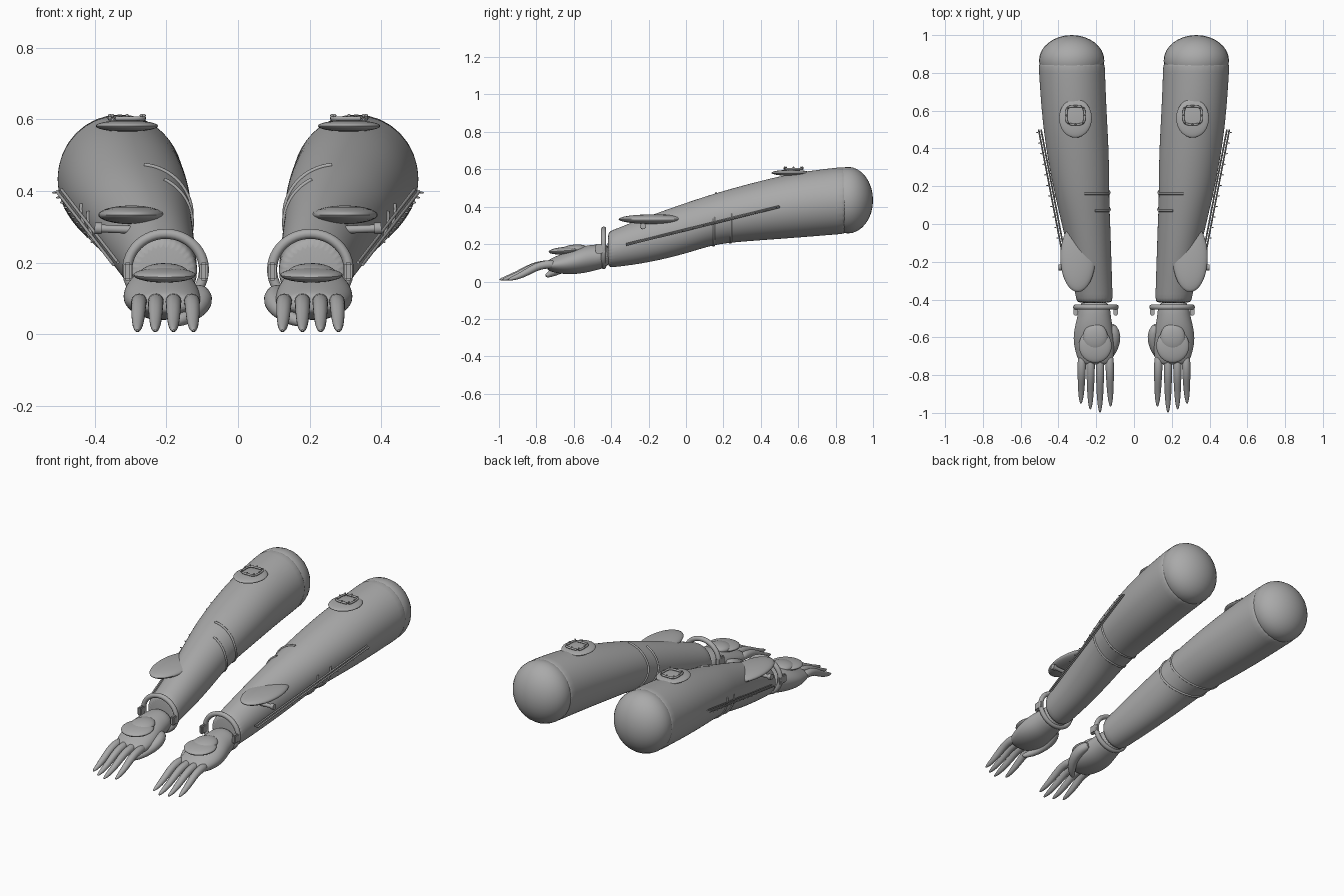
import bpy, bmesh
from math import sin, cos, pi, radians
from mathutils import Vector, Matrix

cube = bpy.data.objects.get("Cube")
if cube:
    bpy.data.objects.remove(cube)

grey = bpy.data.materials.new("plain_grey")
grey.use_nodes = True
GREY = (0.4, 0.4, 0.4, 1)
grey.diffuse_color = GREY
grey.node_tree.nodes["Principled BSDF"].inputs["Base Color"].default_value = GREY


def finish(name, bm, smooth_levels=0):
    """Make the left part and its mirrored right twin."""
    bmesh.ops.recalc_face_normals(bm, faces=bm.faces)
    for side, sign in (("left", 1), ("right", -1)):
        twin = bm.copy()
        if sign < 0:
            bmesh.ops.scale(twin, vec=(-1, 1, 1), verts=twin.verts)
            bmesh.ops.reverse_faces(twin, faces=twin.faces)
        mesh = bpy.data.meshes.new(f"{side}_{name}")
        twin.to_mesh(mesh)
        twin.free()
        mesh.materials.append(grey)
        mesh.shade_smooth()
        mesh.set_sharp_from_angle(angle=radians(45))
        ob = bpy.data.objects.new(f"{side}_{name}", mesh)
        bpy.context.collection.objects.link(ob)
        if smooth_levels:
            sub = ob.modifiers.new("Subdivision", "SUBSURF")
            sub.levels = sub.render_levels = smooth_levels
    bm.free()


def skin(bm, rings, closed=False):
    """Bridge rings of points with quads and cap open ends."""
    rows = [[bm.verts.new(p) for p in ring] for ring in rings]
    n = len(rows[0])
    pairs = list(zip(rows, rows[1:])) + ([(rows[-1], rows[0])] if closed else [])
    for a, b in pairs:
        for i in range(n):
            j = (i + 1) % n
            bm.faces.new((a[i], a[j], b[j], b[i]))
    if not closed:
        bm.faces.new(rows[0])
        bm.faces.new(rows[-1])


def loft(name, sections, n=32):
    """Elliptical sections (y, x, z, rx, rz) along the arm."""
    bm = bmesh.new()
    skin(bm, [[(x + rx * cos(2 * pi * i / n), y, z + rz * sin(2 * pi * i / n))
               for i in range(n)] for y, x, z, rx, rz in sections])
    finish(name, bm, 2)


def tube(bm, points, radii, closed=False, n=10):
    """Round tube along a path; radii may be one number."""
    pts = [Vector(p) for p in points]
    if not isinstance(radii, (list, tuple)):
        radii = [radii] * len(pts)
    rings = []
    last = len(pts) - 1
    for k, p in enumerate(pts):
        ahead = pts[(k + 1) % len(pts)] if closed else pts[min(k + 1, last)]
        behind = pts[k - 1] if closed else pts[max(k - 1, 0)]
        t = (ahead - behind).normalized()
        ref = Vector((0, 1, 0)) if abs(t.y) < 0.7 else Vector((1, 0, 0))
        u = t.cross(ref).normalized()
        v = t.cross(u)
        rings.append([p + radii[k] * (u * cos(2 * pi * i / n) + v * sin(2 * pi * i / n))
                      for i in range(n)])
    skin(bm, rings, closed)


def ellipsoid(bm, centre, size, pitch=0, n=32):
    m = (Matrix.Translation(centre) @ Matrix.Rotation(radians(pitch), 4, "X")
         @ Matrix.Diagonal((*size, 1)))
    bmesh.ops.create_uvsphere(bm, u_segments=n, v_segments=n // 2, radius=1, matrix=m)


def blob(name, *args):
    bm = bmesh.new()
    ellipsoid(bm, *args)
    finish(name, bm)


# Arm sleeve and rounded upper end
ARM = [(-0.42, 0.208, 0.17, 0.092, 0.095), (-0.4, 0.21, 0.173, 0.098, 0.099),
       (-0.2, 0.227, 0.225, 0.108, 0.126), (0, 0.254, 0.285, 0.129, 0.136),
       (0.1, 0.268, 0.318, 0.138, 0.136), (0.2, 0.28, 0.345, 0.15, 0.14),
       (0.4, 0.3, 0.38, 0.167, 0.16), (0.6, 0.318, 0.41, 0.173, 0.176),
       (0.84, 0.33, 0.434, 0.176, 0.18), (0.87, 0.33, 0.435, 0.176, 0.18)]
loft("arm", ARM)
blob("shoulder_dome", (0.33, 0.865, 0.435), (0.173, 0.135, 0.178))


def arm_point(y, a):
    """Point on the sleeve surface at angle a."""
    for s, e in zip(ARM, ARM[1:]):
        if s[0] <= y <= e[0]:
            f = (y - s[0]) / (e[0] - s[0])
            x, z, rx, rz = (p + f * (q - p) for p, q in zip(s[1:], e[1:]))
            return x + rx * cos(a), y, z + rz * sin(a)


# Partial elbow bands that slide back along the underside
for name, y0, start in (("upper_elbow_band", 0.16, 95), ("lower_elbow_band", 0.07, 115)):
    path = []
    for k in range(49):
        deg = start + (365 - start) * k / 48
        f = min(max((deg - 160) / 120, 0), 1)
        path.append(arm_point(y0 + 0.08 * f * f * (3 - 2 * f), radians(deg)))
    bm = bmesh.new()
    tube(bm, path, 0.006)
    finish(name, bm)

# Shoulder plate with a rounded square frame and studs
blob("shoulder_plate", (0.31, 0.56, 0.581), (0.087, 0.103, 0.016))
bm = bmesh.new()
square = []
for k in range(32):
    c, s = cos(pi * k / 16), sin(pi * k / 16)
    r = 0.048 / (c ** 4 + s ** 4) ** 0.25
    square.append((0.31 + r * c, 0.575 + r * s, 0.602))
tube(bm, square, 0.006, True)
for p in square[::4]:
    ellipsoid(bm, (p[0], p[1], 0.61), (0.005, 0.005, 0.005), 0, 8)
finish("shoulder_frame", bm)

# Outer forearm plate and its mounting pin
blob("forearm_plate", (0.297, -0.175, 0.333), (0.093, 0.185, 0.026))
bm = bmesh.new()
tube(bm, [(0.26, -0.23, 0.29), (0.385, -0.23, 0.295)], 0.011)
tube(bm, [(0.38, -0.23, 0.295), (0.4, -0.23, 0.296)], 0.016)
finish("plate_pin", bm)

# Double side rail with small rivets
start, end = Vector((0.335, -0.32, 0.2)), Vector((0.492, 0.5, 0.403))
bm = bmesh.new()
for shift in (0, 0.013):
    offset = Vector((shift, 0, shift * -0.4))
    tube(bm, [start + offset, end + offset], 0.0045)
for k in range(11):
    p = start.lerp(end, 0.3 + 0.068 * k) + Vector((0.024, 0, -0.004))
    ellipsoid(bm, p, (0.006, 0.003, 0.003), 0, 8)
finish("side_rail", bm)

# Wrist bracelet and clasps
bm = bmesh.new()
tube(bm, [(0.202 + 0.107 * cos(pi * k / 24), -0.44, 0.18 + 0.1 * sin(pi * k / 24))
          for k in range(48)], 0.014, True)
finish("bracelet", bm)
bm = bmesh.new()
for x in (0.096, 0.308):
    m = Matrix.Translation((x, -0.455, 0.175)) @ Matrix.Diagonal((0.024, 0.06, 0.05, 1))
    bmesh.ops.create_cube(bm, size=1, matrix=m)
bmesh.ops.bevel(bm, geom=bm.edges[:], offset=0.006, segments=2, affect="EDGES")
finish("bracelet_clasps", bm)

# Hand and its back plate
loft("hand", [(-0.4, 0.21, 0.14, 0.08, 0.06), (-0.48, 0.21, 0.13, 0.086, 0.069),
              (-0.55, 0.214, 0.117, 0.102, 0.074), (-0.62, 0.213, 0.102, 0.11, 0.064),
              (-0.68, 0.207, 0.092, 0.102, 0.05), (-0.73, 0.203, 0.087, 0.09, 0.032),
              (-0.745, 0.203, 0.086, 0.07, 0.02)])
bm = bmesh.new()
ellipsoid(bm, (0.205, -0.645, 0.165), (0.087, 0.09, 0.02), 4)
ellipsoid(bm, (0.205, -0.6, 0.172), (0.066, 0.075, 0.025), 6)
finish("hand_plate", bm)

# Four tapering fingers
FINGERS = (("index", 0.13, 0.124, -0.967), ("middle", 0.18, 0.18, -0.998),
           ("ring", 0.229, 0.231, -0.982), ("little", 0.275, 0.281, -0.952))
PROFILE = ((0, 0.09, 0.02), (0.15, 0.093, 0.024), (0.35, 0.086, 0.022),
           (0.5, 0.067, 0.021), (0.7, 0.037, 0.018), (0.85, 0.021, 0.014),
           (0.96, 0.012, 0.008), (1, 0.01, 0.003))
for name, root, tip, tip_y in FINGERS:
    bm = bmesh.new()
    tube(bm, [(root + (tip - root) * t, -0.69 + (tip_y + 0.69) * t, z)
              for t, z, r in PROFILE], [r for t, z, r in PROFILE], n=12)
    finish(name + "_finger", bm, 1)

# Thumb folded under the palm
bm = bmesh.new()
tube(bm, [(0.125, -0.53, 0.12), (0.103, -0.57, 0.11), (0.1, -0.62, 0.09),
          (0.115, -0.67, 0.068), (0.145, -0.715, 0.046), (0.175, -0.742, 0.033),
          (0.185, -0.75, 0.03)],
     [0.02, 0.032, 0.032, 0.026, 0.022, 0.015, 0.004], n=12)
finish("thumb", bm, 1)
